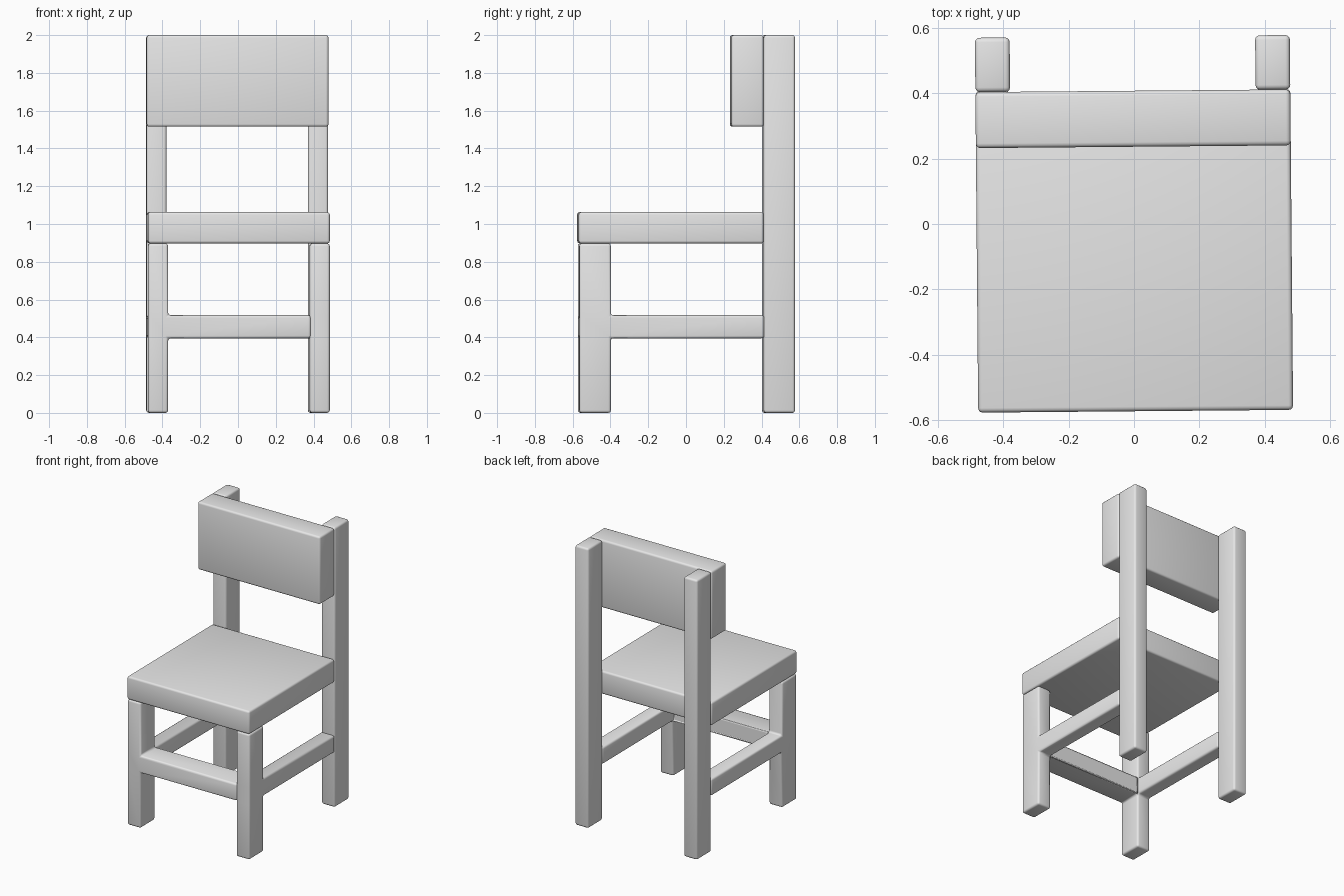
import bpy, bmesh, math
from mathutils import Vector

if "Cube" in bpy.data.objects:
    bpy.data.objects.remove(bpy.data.objects["Cube"], do_unlink=True)

# Single plain material
grey = bpy.data.materials.new("plain grey")
grey.use_nodes = True
colour = (0.8, 0.8, 0.8, 1)
grey.diffuse_color = colour
grey.node_tree.nodes["Principled BSDF"].inputs["Base Color"].default_value = colour

# Shared dimensions
HALF, INNER = 0.481, 0.375        # outer and inner side of the legs
FRONT, LEG_BACK = -0.569, -0.402  # front leg depth
POST, BACK = 0.407, 0.573         # back post depth
RAIL = (0.395, 0.517)             # stretcher heights
UNDER, SEAT, TOP = 0.897, 1.063, 2.0
TWIST = math.radians(0.5)


def box(x, y, z):
    bm = bmesh.new()
    bmesh.ops.create_cube(bm, size=1)
    for v in bm.verts:
        v.co = Vector([a + (b - a) * (c + 0.5) for (a, b), c in zip((x, y, z), v.co)])
    return bm


def finish(name, bm):
    """Turn the mesh into a softly rounded, smooth shaded part."""
    bmesh.ops.recalc_face_normals(bm, faces=bm.faces)
    mesh = bpy.data.meshes.new(name)
    bm.to_mesh(mesh)
    bm.free()
    mesh.materials.append(grey)
    mesh.polygons.foreach_set("use_smooth", [True] * len(mesh.polygons))
    obj = bpy.data.objects.new(name, mesh)
    bpy.context.collection.objects.link(obj)
    obj.rotation_euler.z = TWIST
    bevel = obj.modifiers.new("rounded edges", "BEVEL")
    bevel.width, bevel.segments = 0.014, 3
    bevel.limit_method = "ANGLE"
    return obj


def front_leg(name, x, arms):
    """Leg with stretchers grown out of its side faces."""
    bm = box(x, (FRONT, LEG_BACK), (0, UNDER))
    for z in RAIL:
        bmesh.ops.bisect_plane(bm, geom=bm.verts[:] + bm.edges[:] + bm.faces[:],
                               plane_co=(0, 0, z), plane_no=(0, 0, 1))
    for direction, length in arms:
        bm.normal_update()
        side = [f for f in bm.faces if f.normal.dot(direction) > 0.9
                and RAIL[0] < f.calc_center_median().z < RAIL[1]]
        arm = bmesh.ops.extrude_discrete_faces(bm, faces=side)["faces"]
        bmesh.ops.translate(bm, verts=arm[0].verts[:], vec=direction * length)
    return finish(name, bm)


# Front legs with the stretchers
to_back = (Vector((0, 1, 0)), POST - LEG_BACK + 0.003)
to_left = (Vector((1, 0, 0)), 2 * INNER + 0.006)
front_leg("front_right_leg_and_stretchers", (-HALF, -INNER), [to_left, to_back])
front_leg("front_left_leg_and_stretcher", (INNER, HALF), [to_back])

# Back posts
finish("back_right_post", box((-HALF, -INNER), (POST, BACK), (0, TOP)))
finish("back_left_post", box((INNER, HALF), (POST, BACK), (0, TOP)))

# Seat and backrest
finish("seat", box((-HALF, HALF), (FRONT - 0.003, POST), (UNDER, SEAT)))
finish("backrest", box((-HALF, HALF), (0.236, POST), (1.515, TOP)))
